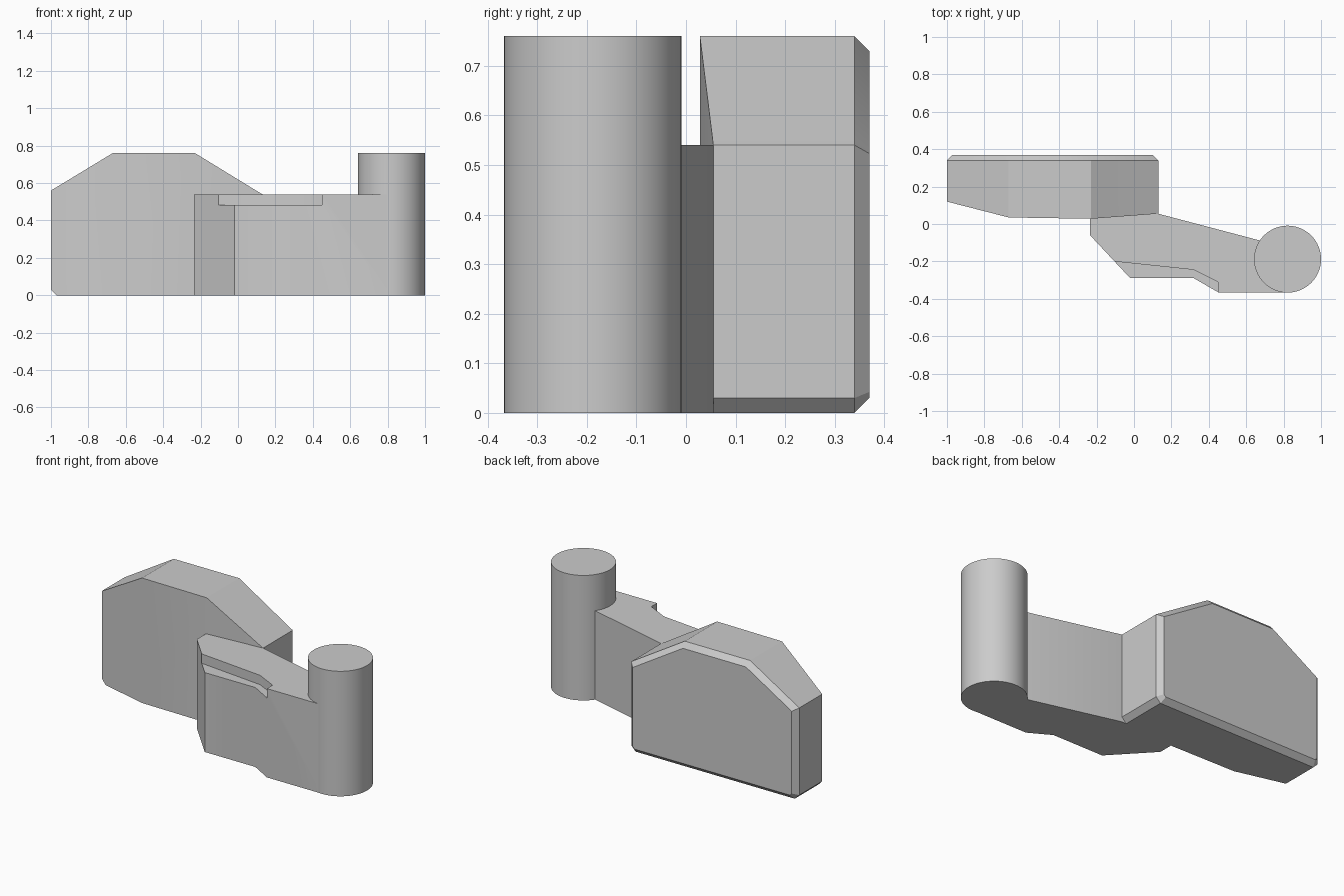
import bpy, bmesh, math

if "Cube" in bpy.data.objects:
    bpy.data.objects.remove(bpy.data.objects["Cube"], do_unlink=True)

HEIGHT, ARM_HEIGHT, CHAMFER = 0.76, 0.54, 0.03

grey = bpy.data.materials.new("plain_grey")
grey.use_nodes = True
colour = (0.6, 0.6, 0.6, 1)
grey.diffuse_color = colour
grey.node_tree.nodes["Principled BSDF"].inputs["Base Color"].default_value = colour


def finish(name, bm):
    bmesh.ops.recalc_face_normals(bm, faces=bm.faces)
    mesh = bpy.data.meshes.new(name)
    bm.to_mesh(mesh)
    bm.free()
    mesh.materials.append(grey)
    obj = bpy.data.objects.new(name, mesh)
    bpy.context.collection.objects.link(obj)
    return obj


def activate(obj):
    bpy.ops.object.select_all(action='DESELECT')
    obj.select_set(True)
    bpy.context.view_layer.objects.active = obj


def smooth(obj, degrees):
    activate(obj)
    bpy.ops.object.shade_smooth_by_angle(angle=math.radians(degrees))


def prism(name, outline, z0, z1):
    bm = bmesh.new()
    face = bm.faces.new([bm.verts.new((x, y, z0)) for x, y in outline])
    top = bmesh.ops.extrude_face_region(bm, geom=[face])["geom"]
    for v in top:
        if isinstance(v, bmesh.types.BMVert):
            v.co.z = z1
    return finish(name, bm)


# Body: stations across the width (x, top z, bottom z, front y)
stations = [(-1, 0.56, CHAMFER, 0.12), (-0.97, 0.578, 0, 0.112),
            (-0.67, HEIGHT, 0, 0.035), (-0.23, HEIGHT, 0, 0.028),
            (0.1, 0.558, 0, 0.053), (0.13, ARM_HEIGHT, CHAMFER, 0.055)]
bm = bmesh.new()
rear_y = 0.37 - CHAMFER
ft, fb, rt, rb = [], [], [], []
for x, top, bottom, front in stations:
    ft.append(bm.verts.new((x, front, top)))
    fb.append(bm.verts.new((x, front, bottom)))
    rt.append(bm.verts.new((x, rear_y, top)))
    rb.append(bm.verts.new((x, rear_y, bottom)))
for i in range(len(stations) - 1):
    j = i + 1
    bm.faces.new((fb[i], fb[j], ft[j], ft[i]))
    bm.faces.new((ft[i], ft[j], rt[j], rt[i]))
    bm.faces.new((rb[i], rb[j], fb[j], fb[i]))
for i in (0, -1):
    bm.faces.new((fb[i], ft[i], rt[i], rb[i]))
rear = bm.faces.new(rt + rb[::-1])
bmesh.ops.recalc_face_normals(bm, faces=bm.faces)
# Chamfered rim around the rear face
bmesh.ops.inset_region(bm, faces=[rear], thickness=CHAMFER, use_even_offset=True)
for v in rear.verts:
    v.co.y = 0.37
smooth(finish("body", bm), 25)

# Arm linking the body to the post, with a stepped notch on its front top edge
arm = prism("arm", [(-0.235, 0.03), (-0.235, -0.06), (-0.02, -0.29), (0.32, -0.29),
                    (0.45, -0.365), (0.82, -0.365), (0.82, -0.127), (0.13, 0.055)],
            0, ARM_HEIGHT)
cutter = prism("notch_cutter", [(-0.2, -0.19), (0.32, -0.245), (0.45, -0.31),
                                (0.45, -0.45), (-0.2, -0.45)], 0.483, 0.6)
cutter.hide_render = True
activate(arm)
notch = arm.modifiers.new("notch", 'BOOLEAN')
notch.operation = 'DIFFERENCE'
notch.solver = 'EXACT'
notch.object = cutter
bpy.ops.object.modifier_apply(modifier=notch.name)
bpy.data.objects.remove(cutter, do_unlink=True)
smooth(arm, 33)

# Round post
radius = 0.179
bm = bmesh.new()
bmesh.ops.create_cone(bm, cap_ends=True, segments=64, radius1=radius, radius2=radius,
                      depth=HEIGHT)
bmesh.ops.translate(bm, verts=bm.verts, vec=(1 - radius, radius - 0.367, HEIGHT / 2))
smooth(finish("post", bm), 30)
